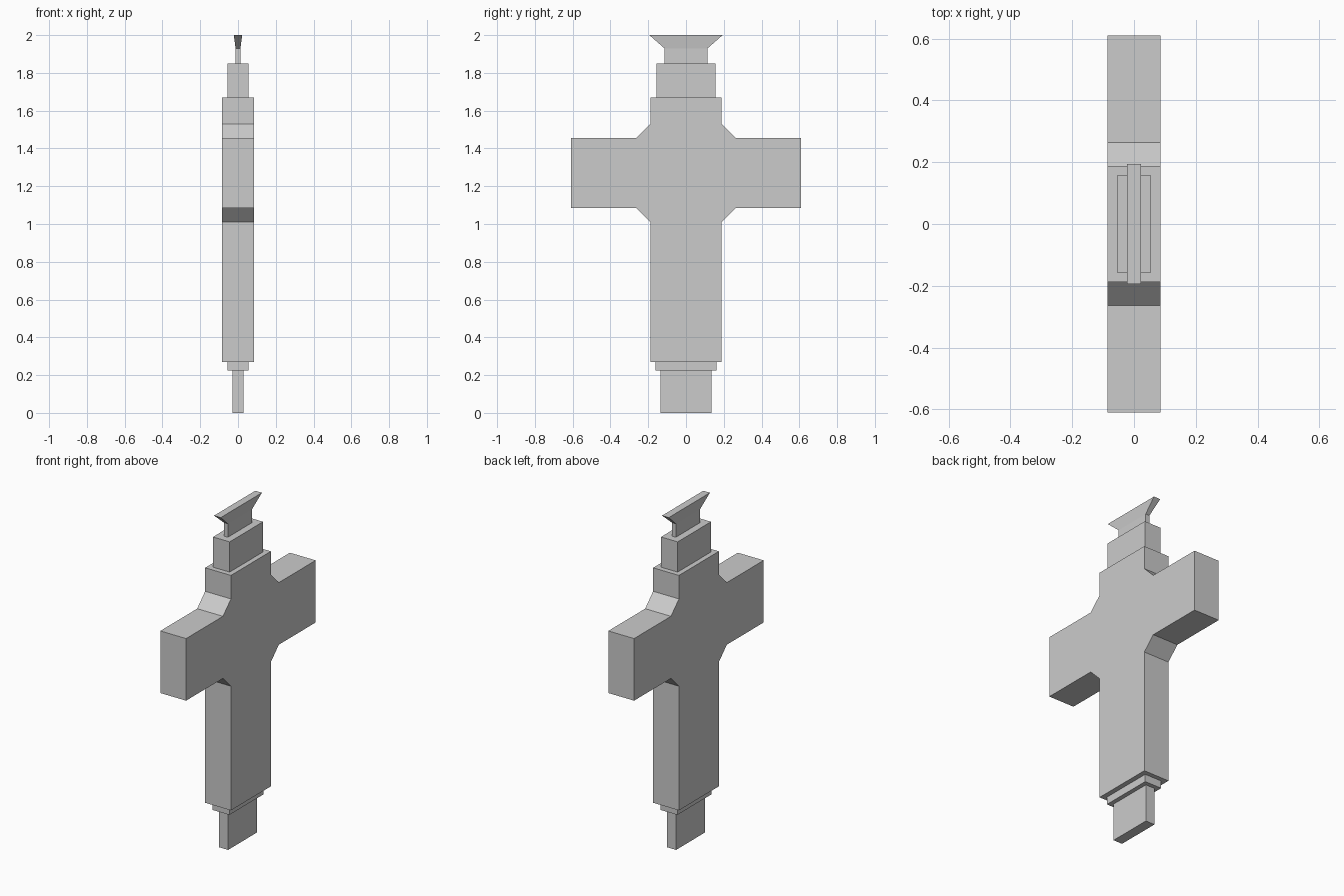
import bpy
import bmesh

cube = bpy.data.objects.get("Cube")
if cube:
    bpy.data.objects.remove(cube, do_unlink=True)

grey = bpy.data.materials.new("plain grey")
grey.use_nodes = True
colour = (0.6, 0.6, 0.6, 1)
grey.diffuse_color = colour
grey.node_tree.nodes["Principled BSDF"].inputs["Base Color"].default_value = colour


def add_object(name, bm):
    bmesh.ops.recalc_face_normals(bm, faces=bm.faces)
    mesh = bpy.data.meshes.new(name)
    bm.to_mesh(mesh)
    bm.free()
    mesh.materials.append(grey)
    obj = bpy.data.objects.new(name, mesh)
    bpy.context.collection.objects.link(obj)
    return obj


def block(name, bottom, top, half_x, half_y, top_x=None, top_y=None):
    """Upright block, optionally flared to a different size at the top."""
    bm = bmesh.new()
    bmesh.ops.create_cube(bm, size=2)
    for v in bm.verts:
        upper = v.co.z > 0
        v.co.x *= (top_x or half_x) if upper else half_x
        v.co.y *= (top_y or half_y) if upper else half_y
        v.co.z = top if upper else bottom
    return add_object(name, bm)


def cross_body(name, half_x):
    """Cross outline with chamfered inner corners, extruded across x."""
    half = [(0.188, 0.27), (0.188, 1.01), (0.263, 1.085), (0.61, 1.085),
            (0.61, 1.455), (0.263, 1.455), (0.188, 1.53), (0.188, 1.67)]
    outline = half + [(-y, z) for y, z in reversed(half)]
    bm = bmesh.new()
    face = bm.faces.new([bm.verts.new((-half_x, y, z)) for y, z in outline])
    extruded = bmesh.ops.extrude_face_region(bm, geom=[face], use_keep_orig=True)
    verts = [g for g in extruded["geom"] if isinstance(g, bmesh.types.BMVert)]
    bmesh.ops.translate(bm, verts=verts, vec=(2 * half_x, 0, 0))
    return add_object(name, bm)


# Lower end
block("bottom_tab", 0, 0.225, 0.03, 0.136)
block("lower_collar", 0.225, 0.27, 0.056, 0.161)

# Main cross
cross_body("cross_body", 0.085)

# Upper end
block("upper_collar", 1.67, 1.85, 0.055, 0.157)
block("neck", 1.85, 1.93, 0.013, 0.114)
block("flared_cap", 1.93, 2.0, 0.013, 0.114, top_x=0.022, top_y=0.194)
